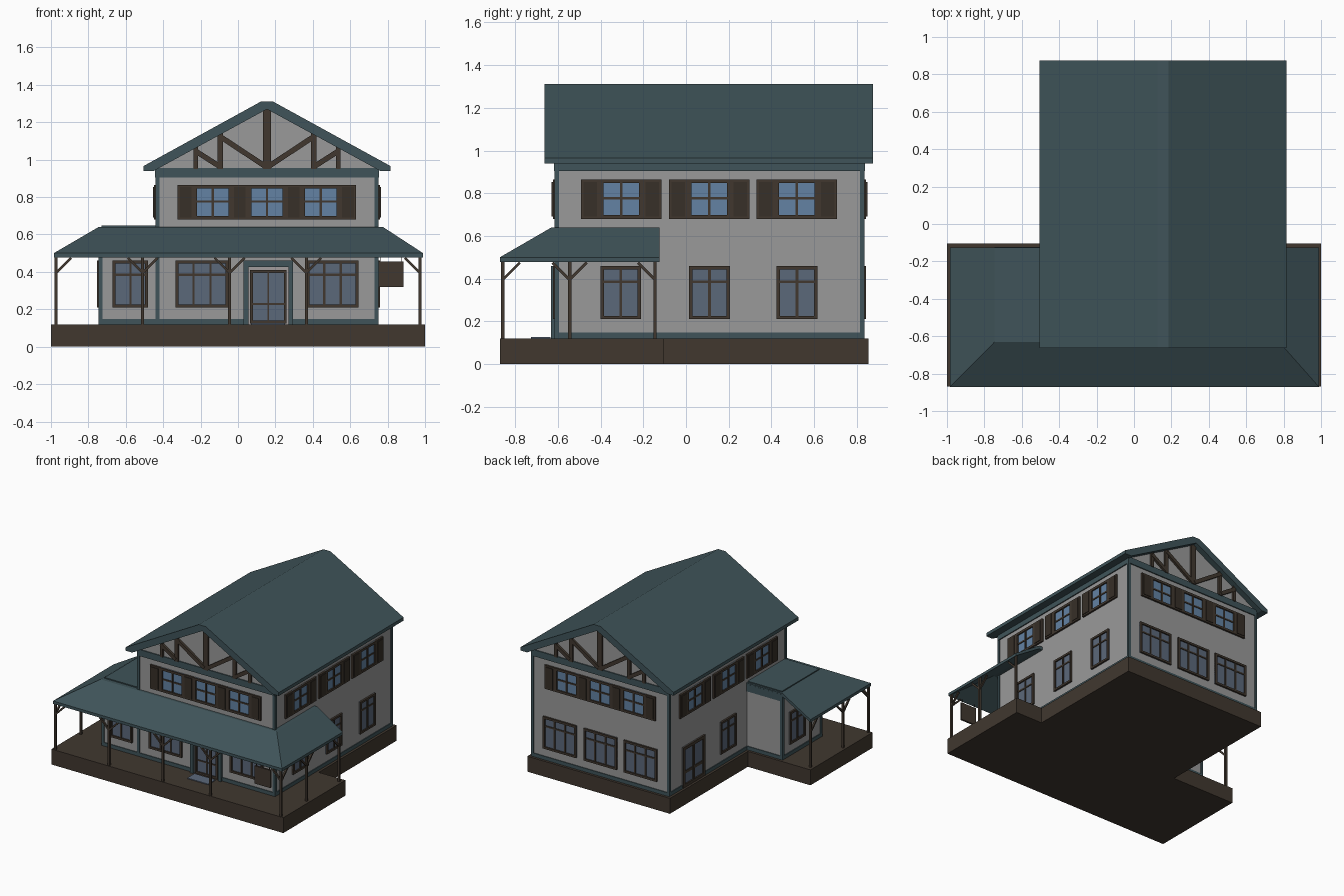
import bpy, bmesh, math
from mathutils import Vector, Matrix

if "Cube" in bpy.data.objects:
    bpy.data.objects.remove(bpy.data.objects["Cube"])

# ---------- materials ----------
def material(name, rgb):
    m = bpy.data.materials.new(name)
    m.diffuse_color = (*rgb, 1)
    m.use_nodes = True
    m.node_tree.nodes["Principled BSDF"].inputs["Base Color"].default_value = m.diffuse_color
    return m

GREY = material("wall_grey", (0.32, 0.32, 0.32))
TEAL = material("slate_teal", (0.050, 0.088, 0.100))
WOOD = material("dark_wood", (0.052, 0.039, 0.028))
SHUT = material("shutter_brown", (0.038, 0.029, 0.021))
SKY = material("upper_glass", (0.125, 0.225, 0.37))
GLASS = material("lower_glass", (0.105, 0.138, 0.195))
PALE = material("door_frame_grey", (0.36, 0.34, 0.34))

# ---------- helpers ----------
def finish(name, bm, mats):
    bmesh.ops.recalc_face_normals(bm, faces=bm.faces)
    me = bpy.data.meshes.new(name)
    bm.to_mesh(me)
    bm.free()
    for m in mats:
        me.materials.append(m)
    ob = bpy.data.objects.new(name, me)
    bpy.context.collection.objects.link(ob)
    return ob

def boxes(name, parts):
    """One object from (corner, corner, material) boxes."""
    bm, mats = bmesh.new(), []
    for a, b, m in parts:
        if m not in mats:
            mats.append(m)
        a, b = Vector(a), Vector(b)
        size = [abs(q - p) for p, q in zip(a, b)]
        mat = Matrix.Translation((a + b) / 2) @ Matrix.Diagonal((*size, 1))
        vs = bmesh.ops.create_cube(bm, size=1, matrix=mat)["verts"]
        for f in {f for v in vs for f in v.link_faces}:
            f.material_index = mats.index(m)
    return finish(name, bm, mats)

def loft(name, rings, mat):
    """Skin matching closed rings and cap both ends."""
    bm = bmesh.new()
    rows = [[bm.verts.new(p) for p in r] for r in rings]
    n = len(rows[0])
    for r, s in zip(rows, rows[1:]):
        for i in range(n):
            bm.faces.new((r[i], r[(i + 1) % n], s[(i + 1) % n], s[i]))
    bm.faces.new(rows[0])
    bm.faces.new(rows[-1][::-1])
    return finish(name, bm, [mat])

def prism(name, profile, y0, y1, mat):
    return loft(name, [[(x, y, z) for x, z in profile] for y in (y0, y1)], mat)

def bar(name, p, q, w, mat):
    """Square timber between two points."""
    p, q = Vector(p), Vector(q)
    d = (q - p).normalized()
    side = d.cross(Vector((0, 0, 1))).normalized() * w / 2
    up = side.cross(d).normalized() * w / 2
    return loft(name, [[c + side + up, c - side + up, c - side - up, c + side - up] for c in (p, q)], mat)

# house plan: main block and left wing
X0, X1, Y0, Y1, XC = -0.435, 0.745, -0.61, 0.83, 0.155
WX, WY = -0.74, -0.13
WALLS = {"front": (1, Y0, -1), "back": (1, Y1, 1), "right": (0, X1, 1),
         "left": (0, X0, -1), "wing": (0, WX, -1)}

def on_wall(wall, u0, u1, z0, z1, out, mat, inn=-0.004):
    """Box on a wall: u along the wall, out = how far it stands proud."""
    axis, c, s = WALLS[wall]
    if axis == 1:
        return ((u0, c + s * inn, z0), (u1, c + s * out, z1), mat)
    return ((c + s * inn, u0, z0), (c + s * out, u1, z1), mat)

def window(wall, u0, u1, z0, z1, cols, rail, glass, name, fr=0.016, bar_w=0.012):
    """Glass pane with frame, mullions and one cross rail."""
    p = [on_wall(wall, u0, u1, z0, z1, 0.004, glass)]
    for a, b in ((u0, u0 + fr), (u1 - fr, u1)):
        p.append(on_wall(wall, a, b, z0, z1, 0.014, WOOD))
    for a, b in ((z0, z0 + fr), (z1 - fr, z1)):
        p.append(on_wall(wall, u0 + fr, u1 - fr, a, b, 0.014, WOOD))
    for i in range(1, cols):
        u = u0 + fr / 2 + (u1 - u0 - fr) * i / cols
        p.append(on_wall(wall, u - bar_w / 2, u + bar_w / 2, z0 + fr, z1 - fr, 0.011, WOOD))
    z = z0 + (z1 - z0) * rail
    p.append(on_wall(wall, u0 + fr, u1 - fr, z - bar_w / 2, z + bar_w / 2, 0.009, WOOD))
    boxes(f"{wall}_{name}", p)

def shutter(wall, u0, z0=0.68, z1=0.865, w=0.087):
    boxes(f"{wall}_shutter", [
        on_wall(wall, u0, u0 + w, z0, z1, 0.014, WOOD),
        on_wall(wall, u0 + 0.012, u0 + w - 0.012, z0 + 0.012, z1 - 0.012, 0.019, SHUT)])

# ---------- base and walls ----------
boxes("deck", [((-1, -0.87, 0), (1, -0.105, 0.12), WOOD)])
boxes("house_base", [((X0 - 0.025, -0.105, 0), (X1 + 0.025, 0.855, 0.12), WOOD)])
prism("house_walls", [(X0, 0.12), (X1, 0.12), (X1, 0.955), (XC, 1.282), (X0, 0.955)], Y0, Y1, GREY)
boxes("wing_walls", [((WX, Y0, 0.12), (X0, WY, 0.63), GREY)])
boxes("wing_roof", [((-0.73, -0.6, 0.60), (X0, -0.14, 0.648), TEAL)])
boxes("wing_back_trim", [((WX, WY, 0.575), (X0, WY + 0.006, 0.63), TEAL),
                         ((WX, WY, 0.12), (X0, WY + 0.006, 0.148), TEAL)])

# ---------- teal trim ----------
trim = []
for wall, a, b in (("front", X0, X1), ("back", X0, X1), ("right", Y0, Y1), ("left", Y0, Y1)):
    trim.append(on_wall(wall, a, b, 0.905, 0.955, 0.008, TEAL))
for wall, a, b in (("front", WX, 0.035), ("front", 0.295, X1), ("back", X0, X1),
                   ("right", Y0, Y1), ("left", WY, Y1), ("wing", Y0, WY)):
    trim.append(on_wall(wall, a, b, 0.12, 0.148, 0.006, TEAL))
for x, y, s, t, top in ((X0, Y0, 1, 1, .94), (X1, Y0, -1, 1, .94), (X0, Y1, 1, -1, .94),
                        (X1, Y1, -1, -1, .94), (WX, Y0, 1, 1, .62), (WX, WY, 1, -1, .62)):
    trim.append(((x - s * 0.006, y - t * 0.006, 0.12), (x + s * 0.015, y + t * 0.015, top), TEAL))
boxes("wall_trim", trim)

# ---------- main roof ----------
half = [(0.66, 0.94), (0.66, 0.966), (0.03, 1.312)]
prism("main_roof", [(XC - x, z) for x, z in half] + [(XC + x, z) for x, z in half[::-1]]
      + [(XC + 0.605, 0.94), (XC, 1.270), (XC - 0.605, 0.94)], -0.662, 0.875, TEAL)

# ---------- gable timbers, front and back ----------
for side, y in (("front", Y0 - 0.004), ("back", Y1 + 0.004)):
    boxes(f"{side}_gable_posts", [((XC + dx - w / 2, y - 0.01, 0.95), (XC + dx + w / 2, y + 0.01, top), WOOD)
          for dx, w, top in ((0, 0.042, 1.275), (-0.25, 0.03, 1.14), (0.25, 0.03, 1.14),
                             (-0.38, 0.024, 1.07), (0.38, 0.024, 1.07))])
    for s in (-1, 1):
        for d0, d1, z1 in ((0.01, 0.245, 1.12), (0.255, 0.385, 1.048)):
            bar(f"{side}_gable_brace", (XC + s * d0, y, 0.965), (XC + s * d1, y, z1), 0.028, WOOD)

# ---------- porch roof: a cross-section carried around the hip ----------
def station(e, r, i):
    pts = [(e, 0.50), (r, 0.64), (i, 0.64), (i, 0.615), (r, 0.615), (e, 0.478)]
    return [(p[0], p[1], z) for p, z in pts]
loft("porch_roof", [station((-0.985, -0.125), (-0.745, -0.125), (X0, -0.125)),
                    station((-0.985, -0.872), (-0.745, -0.63), (X0, -0.605)),
                    station((0.99, -0.872), (0.775, -0.63), (0.74, -0.605)),
                    station((0.99, -0.125), (0.775, -0.125), (0.74, -0.125))], TEAL)

# ---------- porch posts with braces ----------
def post(x, y, dirs):
    boxes("porch_post", [((x - 0.008, y - 0.008, 0.12), (x + 0.008, y + 0.008, 0.495), WOOD)])
    for dx, dy in dirs:
        bar("post_brace", (x, y, 0.395), (x + dx * 0.08, y + dy * 0.08, 0.475), 0.013, WOOD)

for x in (-0.51, -0.045, 0.365):
    post(x, -0.858, ((1, 0), (-1, 0)))
for s in (-1, 1):
    post(s * 0.973, -0.858, ((-s, 0), (0, 1)))
    post(s * 0.973, -0.545, ((0, 1), (0, -1)))
    post(s * 0.973, -0.145, ((0, -1),))
boxes("hanging_board", [((0.75, -0.866, 0.318), (0.885, -0.852, 0.456), WOOD),
                        ((0.76, -0.861, 0.456), (0.763, -0.857, 0.49), WOOD),
                        ((0.872, -0.861, 0.456), (0.875, -0.857, 0.49), WOOD)])

# ---------- upper windows ----------
for wall in ("front", "back"):
    for u in (-0.323, -0.034, 0.254, 0.544):
        shutter(wall, u)
    for u in (-0.236, 0.053, 0.341):
        window(wall, u, u + 0.203, 0.68, 0.865, 2, 0.52, SKY, "upper_window", 0.018)
for wall in ("right", "left"):
    for u in (-0.492, -0.08, 0.331):
        shutter(wall, u)
        shutter(wall, u + 0.29)
        window(wall, u + 0.087, u + 0.29, 0.68, 0.865, 2, 0.52, SKY, "upper_window", 0.018)

# ---------- lower windows ----------
for wall, spans, cols in (("front", ((-0.67, -0.48),), 2),
                          ("front", ((-0.335, -0.05), (0.365, 0.645)), 3),
                          ("back", ((-0.335, -0.05), (0.01, 0.295), (0.36, 0.645)), 3),
                          ("right", ((-0.40, -0.21), (0.015, 0.205), (0.425, 0.615)), 2),
                          ("left", ((0.015, 0.205),), 2), ("wing", ((-0.40, -0.21),), 2)):
    for u0, u1 in spans:
        window(wall, u0, u1, 0.21, 0.46, cols, 0.70, GLASS, "lower_window")

# ---------- doors ----------
boxes("front_door_surround", [
    on_wall("front", 0.03, 0.055, 0.12, 0.46, 0.022, TEAL),
    on_wall("front", 0.27, 0.295, 0.12, 0.46, 0.022, TEAL),
    on_wall("front", 0.055, 0.27, 0.425, 0.46, 0.022, TEAL),
    on_wall("front", 0.055, 0.27, 0.12, 0.425, 0.003, PALE)])
window("front", 0.064, 0.26, 0.125, 0.41, 2, 0.36, GLASS, "door", 0.015, 0.010)
window("left", 0.40, 0.67, 0.125, 0.44, 2, 0.36, GLASS, "side_door", 0.024, 0.022)
boxes("door_mat", [((0.07, -0.725, 0.12), (0.25, -0.635, 0.126), GLASS)])
